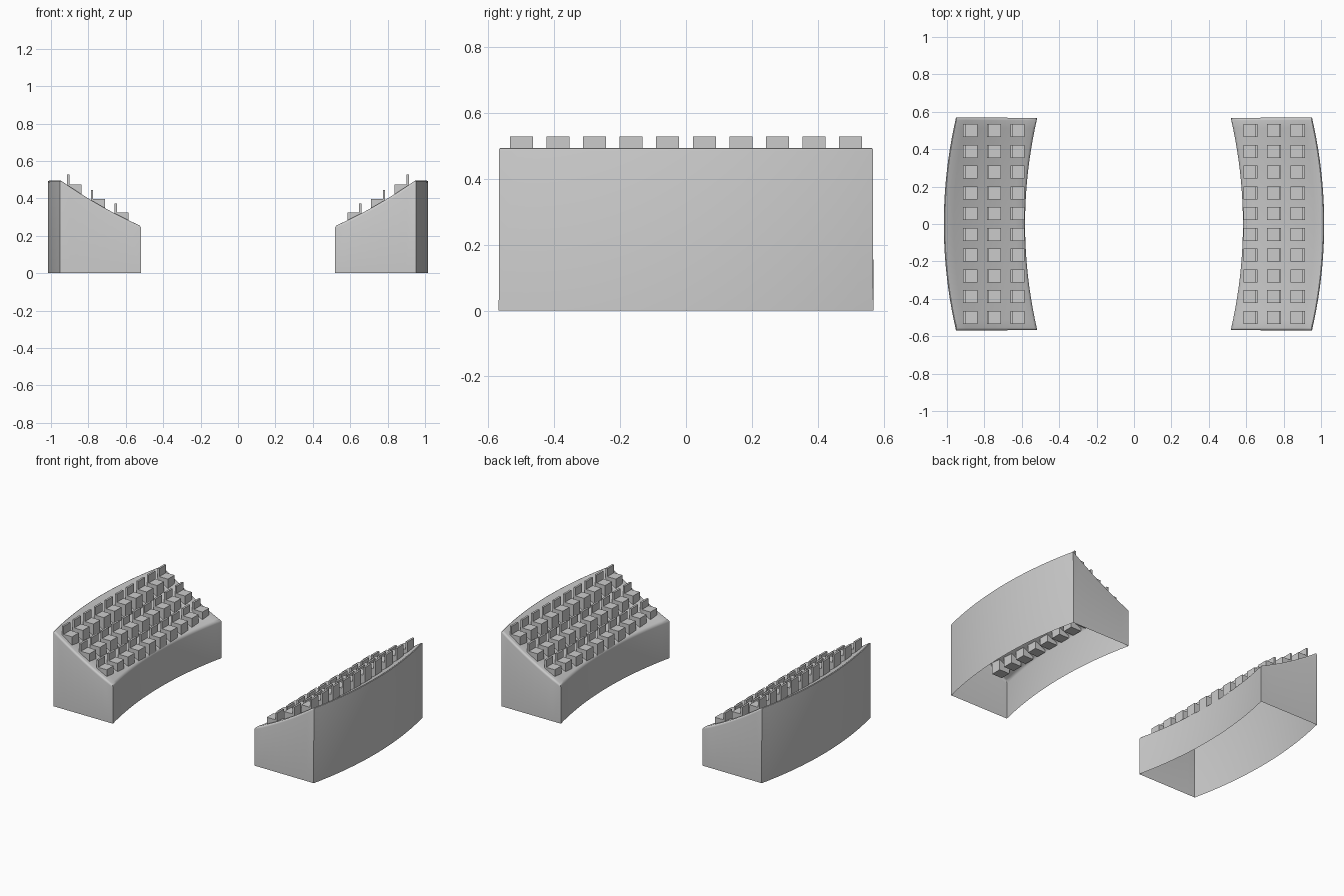
import bpy, bmesh
from mathutils import Vector, Matrix

if "Cube" in bpy.data.objects:
    bpy.data.objects.remove(bpy.data.objects["Cube"])

HALF = 0.565            # half length of a stand along y
NX, NY = 8, 20


def make_object(name, bm):
    bmesh.ops.recalc_face_normals(bm, faces=bm.faces[:])
    mesh = bpy.data.meshes.new(name)
    bm.to_mesh(mesh)
    bm.free()
    ob = bpy.data.objects.new(name, mesh)
    bpy.context.collection.objects.link(ob)
    m = ob.modifiers.new("mirror_sides", 'MIRROR')
    m.use_axis[0] = True
    m.use_mirror_merge = False
    return ob


def top_point(t, v):
    # t runs from inner to outer edge, v from -1 to 1 along the stand
    x = 0.505 + 0.43 * t + 0.065 * (1 - v * v)
    return Vector((x, v * HALF, 0.28 + 0.19 * t + 0.055 * t * t))


# Stand shell: curved sloping top with a rim and recessed floor, open below
bm = bmesh.new()
grid = [[bm.verts.new(top_point(i / NX, 2 * j / NY - 1)) for j in range(NY + 1)]
        for i in range(NX + 1)]
top = [bm.faces.new((grid[i][j], grid[i + 1][j], grid[i + 1][j + 1], grid[i][j + 1]))
       for i in range(NX) for j in range(NY)]
bm.normal_update()
rim = [e for e in bm.edges if e.is_boundary]
corners = [grid[i][j] for i in (0, NX) for j in (0, NY)]
bmesh.ops.inset_region(bm, faces=top, thickness=0.025, use_even_offset=True)
bmesh.ops.inset_region(bm, faces=top, thickness=0.004, depth=-0.03, use_even_offset=True)

# Side walls dropped to the ground
ret = bmesh.ops.extrude_edge_only(bm, edges=rim)
for v in [g for g in ret["geom"] if isinstance(g, bmesh.types.BMVert)]:
    v.co.z = 0
bm.normal_update()
soft = [e for e in bm.edges if all(v.co.z > 0.2 for v in e.verts)
        and any(abs(f.normal.z) < 0.01 for f in e.link_faces)
        and any(f.normal.z > 0.5 or f.normal.z < -0.5 for f in e.link_faces)]
soft += [e for e in bm.edges
         if (e.verts[0].co - e.verts[1].co).xy.length < 1e-5
         and abs(abs(e.verts[0].co.y) - HALF) < 1e-5
         and abs(e.verts[0].co.z - e.verts[1].co.z) > 0.2
         and min((e.verts[0].co.xy - Vector((x, y))).length
                 for x in (0.505, 0.935) for y in (-HALF, HALF)) < 1e-4]
bmesh.ops.bevel(bm, geom=soft, offset=0.014, segments=3, profile=0.5,
                affect='EDGES', clamp_overlap=True)
stand = make_object("stand_shell", bm)


def box(bm, x0, x1, y0, y1, z0, z1):
    mat = (Matrix.Translation(((x0 + x1) / 2, (y0 + y1) / 2, (z0 + z1) / 2))
           @ Matrix.Diagonal((x1 - x0, y1 - y0, z1 - z0, 1)))
    bmesh.ops.create_cube(bm, size=1, matrix=mat)


# Seats: a block with an upright back, ten rows in three tiers
seats = bmesh.new()
for x, seat_z, back_z in ((0.585, 0.325, 0.372), (0.712, 0.397, 0.445), (0.838, 0.475, 0.528)):
    for j in range(10):
        y = (j - 4.5) * 0.111
        box(seats, x, x + 0.062, y - 0.035, y + 0.035, seat_z - 0.085, seat_z)
        box(seats, x + 0.062, x + 0.075, y - 0.035, y + 0.035, seat_z - 0.085, back_z)
make_object("seats", seats)

# Smooth the curved shell but keep its edges sharp
bpy.context.view_layer.objects.active = stand
stand.select_set(True)
bpy.ops.object.shade_smooth_by_angle(angle=0.6)
